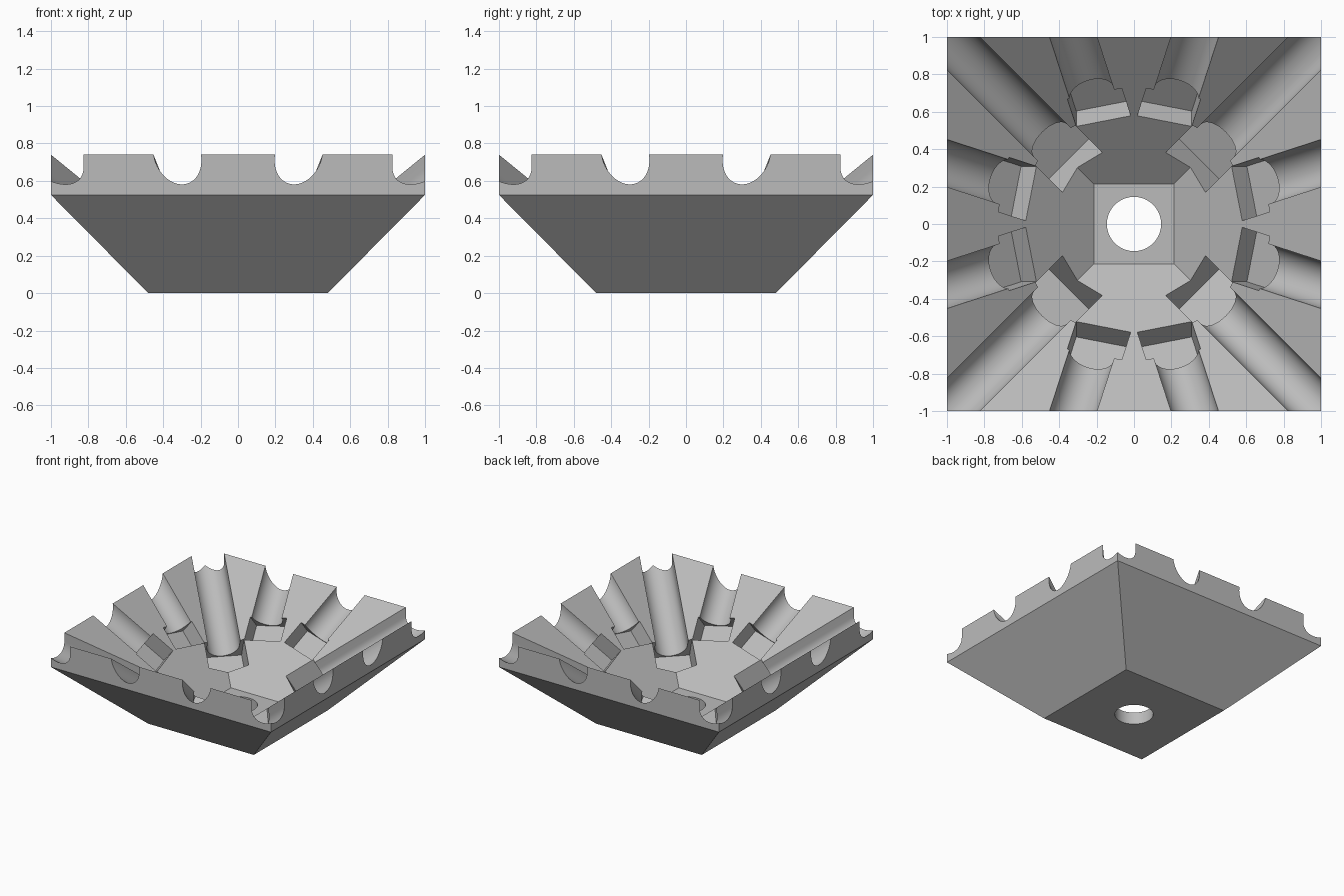
import bpy, bmesh, math
from mathutils import Vector

if "Cube" in bpy.data.objects:
    bpy.data.objects.remove(bpy.data.objects["Cube"])

SLOPE = 0.815          # rise of the inner walls per unit outwards
APEX = Vector((0, 0, -0.075))   # point where the inner walls would meet

grey = bpy.data.materials.new("light_grey")
grey.diffuse_color = (0.5, 0.5, 0.5, 1)
grey.use_nodes = True
grey.node_tree.nodes["Principled BSDF"].inputs["Base Color"].default_value = grey.diffuse_color


def make_object(name, bm):
    bmesh.ops.recalc_face_normals(bm, faces=bm.faces)
    mesh = bpy.data.meshes.new(name)
    bm.to_mesh(mesh)
    bm.free()
    mesh.materials.append(grey)
    obj = bpy.data.objects.new(name, mesh)
    bpy.context.collection.objects.link(obj)
    return obj


def prism(name, profile, origin, u, n, d, start, end):
    """Profile in the (u, n) plane, swept along d from start to end."""
    bm = bmesh.new()
    rings = [[bm.verts.new(origin + u * a + n * b + d * s) for a, b in profile]
             for s in (start, end)]
    count = len(profile)
    for i in range(count):
        j = (i + 1) % count
        bm.faces.new((rings[0][i], rings[0][j], rings[1][j], rings[1][i]))
    bm.faces.new(rings[0])
    bm.faces.new(rings[1])
    return make_object(name, bm)


# Square tray body: outer bevelled shell and inner sloping walls
bm = bmesh.new()
loops = []
for half, z in ((0.48, 0), (1, 0.525), (1, 0.74), (0.215, 0.10)):
    loops.append([bm.verts.new((half * x, half * y, z))
                  for x, y in ((-1, -1), (1, -1), (1, 1), (-1, 1))])
for low, high in zip(loops, loops[1:]):
    for i in range(4):
        j = (i + 1) % 4
        bm.faces.new((low[i], low[j], high[j], high[i]))
bm.faces.new(loops[0])
bm.faces.new(loops[-1])
tray = make_object("tray_body", bm)

# Centre hole cutter
cutters = []
circle = [(0.145 * math.cos(math.tau * i / 64), 0.145 * math.sin(math.tau * i / 64))
          for i in range(64)]
X, Y, Z = Vector((1, 0, 0)), Vector((0, 1, 0)), Vector((0, 0, 1))
cutters.append(prism("hole_cutter", circle, Vector(), X, Y, Z, -0.2, 0.3))

# U-shaped groove profile
RADIUS, UP = 0.123, 0.35
groove = [(RADIUS * math.cos(math.pi * i / 32), -RADIUS * math.sin(math.pi * i / 32))
          for i in range(33)] + [(-RADIUS, UP), (RADIUS, UP)]

# Radial slots: a wide box pocket leading into a round groove
# (angle, pocket start, pocket end, sideways shift of pocket)
SLOTS = ((-18, 0.728, 0.924, 0.015), (18, 0.728, 0.924, -0.015), (45, 0.493, 0.73, 0))
for quarter in range(4):
    turn = -math.pi / 2 * quarter
    for angle, start, end, shift in SLOTS:
        a = math.radians(angle)
        d = Vector((math.sin(a), math.cos(a), SLOPE * math.cos(a))).normalized()
        if angle == 45:
            n = (Z - d * d.z).normalized()
        else:
            n = Vector((0, -SLOPE, 1)).normalized()
        u = d.cross(n)
        for v in (d, n, u):
            v.xyz = (v.x * math.cos(turn) - v.y * math.sin(turn),
                     v.x * math.sin(turn) + v.y * math.cos(turn), v.z)
        w = 0.15
        box = [(shift - w, -0.13), (shift + w, -0.13), (shift + w, UP), (shift - w, UP)]
        cutters.append(prism("pocket_cutter", box, APEX, u, n, d, start, end))
        cutters.append(prism("groove_cutter", groove, APEX, u, n, d, end - 0.05, 2.0))

# Cut everything out of the body, then remove the cutters
for cutter in cutters:
    cutter.hide_render = True
    mod = tray.modifiers.new("cut", 'BOOLEAN')
    mod.operation = 'DIFFERENCE'
    mod.solver = 'EXACT'
    mod.object = cutter
bpy.context.view_layer.update()
result = bpy.data.meshes.new_from_object(
    tray.evaluated_get(bpy.context.evaluated_depsgraph_get()))
tray.modifiers.clear()
tray.data = result
result.materials.clear()
result.materials.append(grey)
for poly in result.polygons:
    poly.material_index = 0
for cutter in cutters:
    bpy.data.objects.remove(cutter)

# Smooth grooves, sharp edges
bpy.context.view_layer.objects.active = tray
tray.select_set(True)
bpy.ops.object.shade_smooth_by_angle(angle=math.radians(25))
